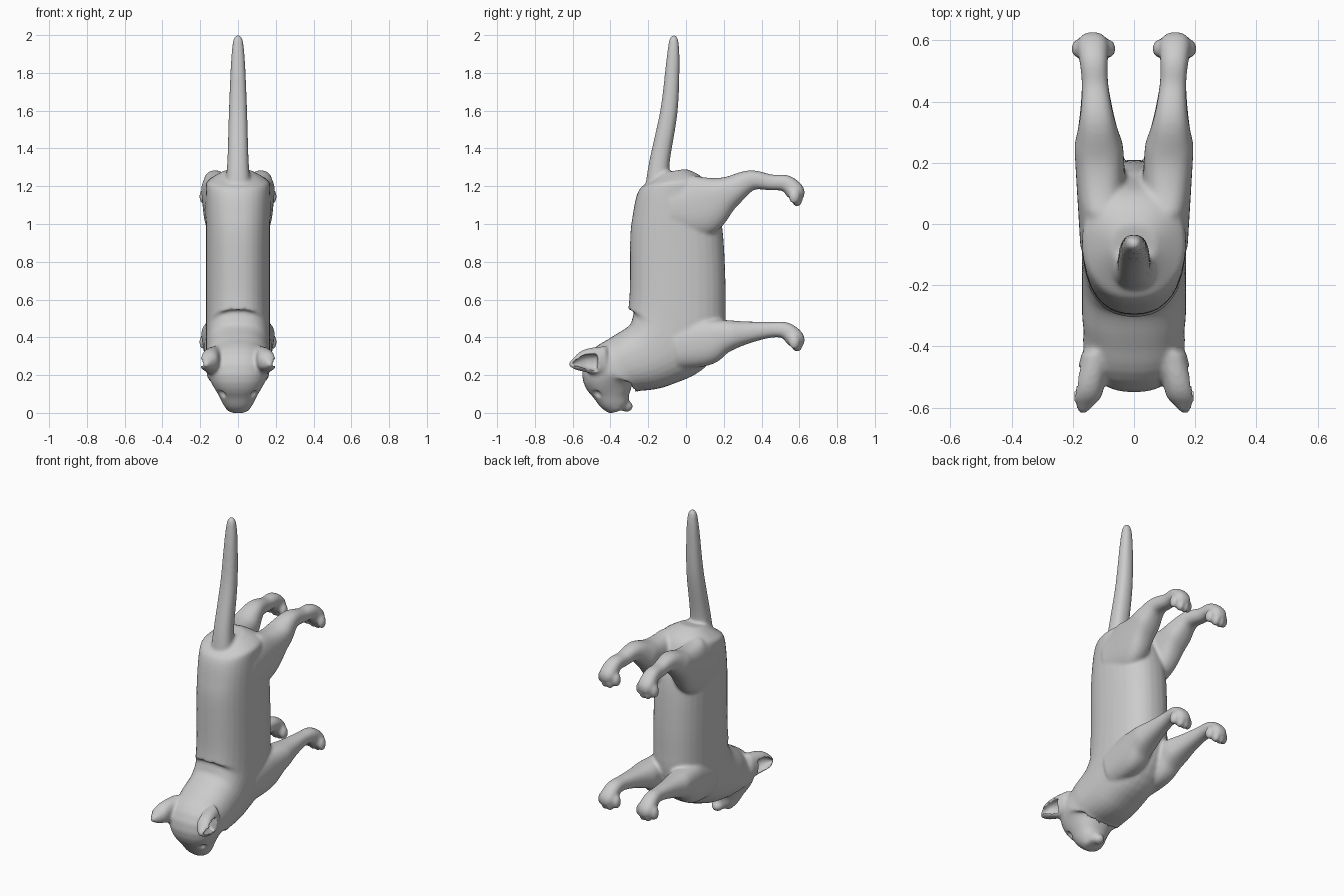
import bpy
import bmesh
from math import cos, sin, tau, copysign
from mathutils import Vector, Matrix

default_cube = bpy.data.objects.get("Cube")
if default_cube:
    bpy.data.objects.remove(default_cube)

colour = (0.6, 0.6, 0.6, 1)
grey = bpy.data.materials.new("plain grey")
grey.use_nodes = True
grey.diffuse_color = colour
grey.node_tree.nodes["Principled BSDF"].inputs["Base Color"].default_value = colour


def smooth_path(stations, steps=6):
    """Pass a smooth curve through the stations."""
    points = [Vector(station) for station in stations]
    padded = [points[0]] + points + [points[-1]]
    path = []
    for before, start, end, after in zip(padded, padded[1:], padded[2:], padded[3:]):
        leave, arrive = (end - before) / 2, (after - start) / 2
        for step in range(steps):
            t = step / steps
            blend = t * t * (3 - 2 * t)
            path.append(start.lerp(end, blend) + leave * t * (1 - t) ** 2
                        - arrive * t * t * (1 - t))
    return path + [points[-1]]


def rounded(value, power=0.85):
    """Slightly squared circle function."""
    return copysign(abs(value) ** power, value)


def limb(bm, stations, side=0, offset=0, lean=0, cap=1, sides=32):
    """Sweep ovals along (y, z, radius) stations; cap limits the half width."""
    path = smooth_path(stations)
    last = len(path) - 1
    rings = []
    for index, (y, z, radius) in enumerate(path):
        along = path[min(index + 1, last)] - path[max(index - 1, 0)]
        across = Vector((0, along.y, -along.x)).normalized() * radius
        wide = Vector((min(radius * 1.05, cap), 0, 0))
        centre = Vector((side * (offset + lean * y), y, z))
        ring = []
        for corner in range(sides):
            angle = tau * corner / sides
            ring.append(bm.verts.new(centre + across * rounded(cos(angle))
                                     + wide * rounded(sin(angle))))
        rings.append(ring)
    faces = [bm.faces.new(rings[0]), bm.faces.new(rings[-1])]
    for near, far in zip(rings, rings[1:]):
        for corner in range(sides):
            previous = corner - 1
            faces.append(bm.faces.new((near[previous], near[corner],
                                       far[corner], far[previous])))
    bmesh.ops.recalc_face_normals(bm, faces=faces)


def ball(bm, centre, radii):
    place = Matrix.Translation(centre) @ Matrix.Diagonal(radii).to_4x4()
    bmesh.ops.create_uvsphere(bm, u_segments=20, v_segments=12, radius=1, matrix=place)


def make_object(name, bm):
    mesh = bpy.data.meshes.new(name)
    bm.to_mesh(mesh)
    bm.free()
    mesh.materials.append(grey)
    mesh.shade_smooth()
    result = bpy.data.objects.new(name, mesh)
    bpy.context.collection.objects.link(result)
    return result


# Rump to muzzle in one sweep
trunk = [(-.07, 1.28, .07), (-.06, 1.21, .17), (-.06, 1.1, .215), (-.05, .95, .245),
         (-.045, .6, .255), (-.07, .43, .26), (-.18, .32, .2), (-.32, .26, .16),
         (-.4, .2, .155), (-.39, .1, .1), (-.37, .04, .07), (-.36, .01, .045)]
tail = [(-.15, 1.2, .065), (-.14, 1.33, .054), (-.09, 1.6, .046),
        (-.07, 1.85, .036), (-.065, 1.97, .025), (-.065, 2, .01)]

# Both pairs of legs end in the same shank and bent paw
shank = [(.45, .44, .042), (.53, .435, .044), (.578, .39, .05), (.585, .355, .035)]
rise = .78
front_leg = [(-.06, .35, .12), (.1, .375, .125), (.2, .405, .09), (.32, .425, .06)] + shank
thigh = [(-.08, 1.08, .13), (.08, 1.1, .165), (.22, 1.165, .09), (.34, 1.23, .055)]
hind_leg = thigh + [(y, z + rise, radius) for y, z, radius in shank]

ear = [(-.42, .275, .08), (-.52, .275, .065), (-.58, .262, .038), (-.62, .257, .01)]
ear_hollow = [(-.47, .267, .045), (-.54, .27, .035), (-.6, .257, .008)]

skin = bmesh.new()
hollows = bmesh.new()
limb(skin, trunk, cap=.17)
limb(skin, tail)
for side in (-1, 1):
    for leg in (front_leg, hind_leg):
        limb(skin, leg, side, offset=.1, lean=.06, cap=.08)
    limb(skin, ear, side, offset=.02, lean=-.24, cap=.05)
    limb(hollows, ear_hollow, side, offset=.11, lean=-.12, cap=.04)
    # Four toes on each paw, the outer two set back
    for paw_height in (.36, .36 + rise - .01):
        for toe in range(4):
            back = .015 if toe in (0, 3) else 0
            ball(skin, (side * (.08 + .035 * toe), .588 - back, paw_height + back),
                 (.02, .03, .04))
    # Whisker pads, brows and shallow eye sockets
    ball(skin, (side * .033, -.375, .045), (.038, .04, .042))
    ball(skin, (side * .07, -.47, .17), (.05, .05, .05))
    ball(hollows, (side * .09, -.475, .095), (.025, .025, .025))
# Nose and chin
ball(skin, (0, -.41, .04), (.025, .022, .03))
ball(skin, (0, -.315, .035), (.035, .035, .03))

body = make_object("cat_body", skin)
cutter = make_object("hollow_cutter", hollows)
cutter.hide_render = True
cutter.hide_set(True)


def add_skin(size, rounds):
    """Fuse the parts into one surface, then soften it."""
    fuse = body.modifiers.new("Fuse", "REMESH")
    fuse.mode = "VOXEL"
    fuse.voxel_size = size
    fuse.use_smooth_shade = True
    relax = body.modifiers.new("Relax", "SMOOTH")
    relax.iterations = rounds


# Blend the parts, carve the hollows, soften again
add_skin(size=.008, rounds=5)
carve = body.modifiers.new("Carve", "BOOLEAN")
carve.operation = "DIFFERENCE"
carve.object = cutter
add_skin(size=.0075, rounds=4)
